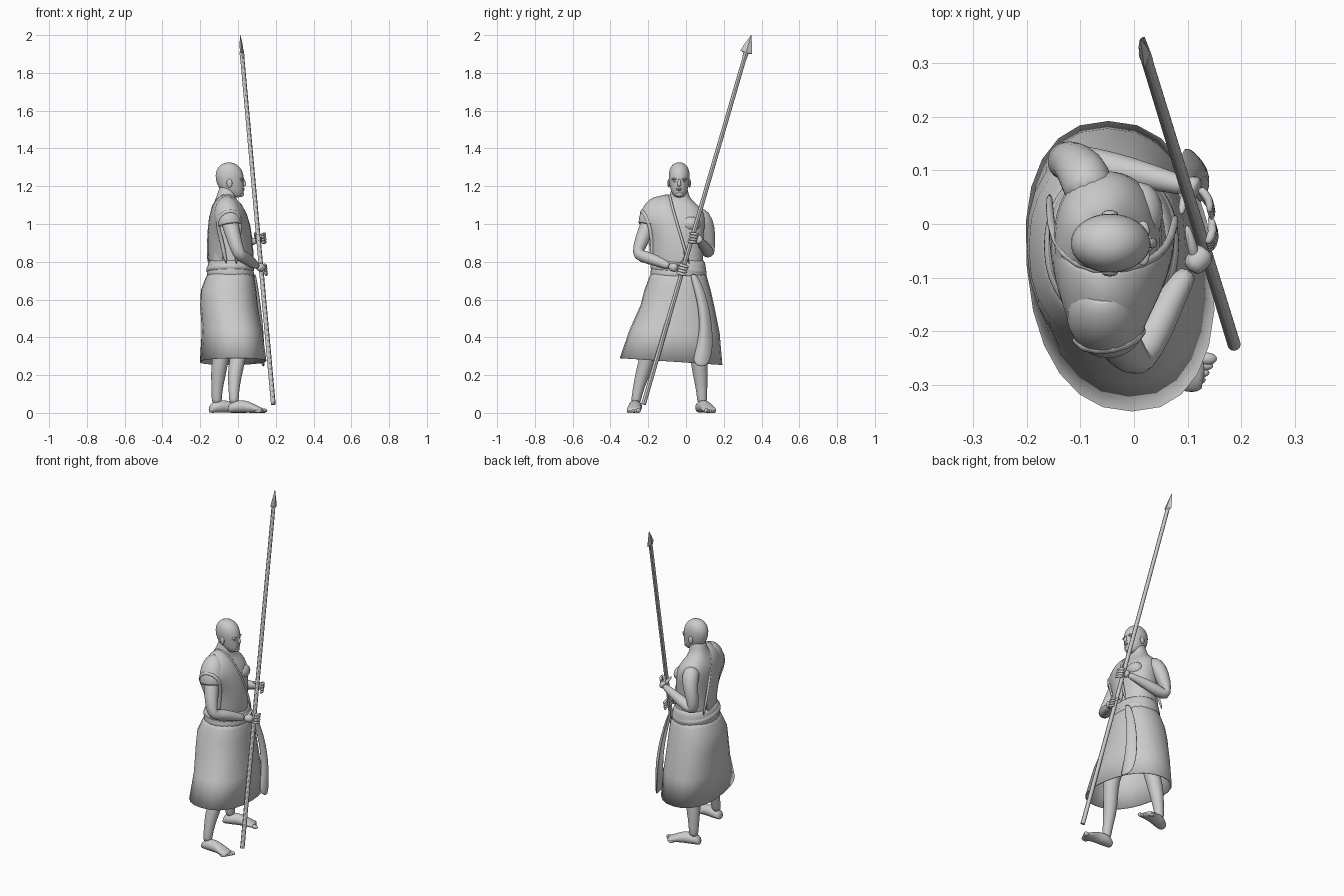
import bpy, bmesh, math
from mathutils import Vector as V


def finish(name, bm, smooth=True, subsurf=0, thick=0):
    bmesh.ops.recalc_face_normals(bm, faces=bm.faces)
    me = bpy.data.meshes.new(name)
    bm.to_mesh(me)
    bm.free()
    ob = bpy.data.objects.new(name, me)
    bpy.context.collection.objects.link(ob)
    for p in me.polygons:
        p.use_smooth = smooth
    if thick:
        m = ob.modifiers.new("thickness", 'SOLIDIFY')
        m.thickness, m.offset = thick, 0
    if subsurf:
        m = ob.modifiers.new("smooth", 'SUBSURF')
        m.levels = m.render_levels = subsurf
    return ob


def skin(name, rings, n=16, caps=True, floor=False, power=1.0, **kw):
    """Loft through rings (centre, u axis, v axis); power below 1 squares the rings."""
    bm = bmesh.new()
    loops = []
    for c, u, v in rings:
        loop = []
        for i in range(n):
            a = 2 * math.pi * i / n
            ca, sa = (math.copysign(abs(f) ** power, f) for f in (math.cos(a), math.sin(a)))
            p = c + u * ca + v * sa
            if floor:
                p.z = max(p.z, 0)
            loop.append(bm.verts.new(p))
        loops.append(loop)
    for a, b in zip(loops, loops[1:]):
        for i in range(n):
            bm.faces.new((a[i], a[(i + 1) % n], b[(i + 1) % n], b[i]))
    if caps:
        bm.faces.new(loops[0])
        bm.faces.new(loops[-1])
    return finish(name, bm, **kw)


def stack(name, rings, **kw):
    """Horizontal ellipses (cx, cy, z, rx, ry, shear, tilt)."""
    out = []
    for r in rings:
        cx, cy, z, rx, ry, sh, tilt = (tuple(r) + (0, 0))[:7]
        out.append((V((cx, cy, z)), V((rx, 0, 0)), V((sh, ry, tilt))))
    return skin(name, out, **kw)


def tube(name, pts, n=12, **kw):
    """Limb through (x, y, z, radius) points."""
    ps = [V(p[:3]) for p in pts]
    u, out = V((0.3, 0.2, 0.93)).cross(ps[1] - ps[0]), []
    for i, p in enumerate(ps):
        t = (ps[min(i + 1, len(ps) - 1)] - ps[max(i - 1, 0)]).normalized()
        u = (u - t * u.dot(t)).normalized()
        out.append((p, u * pts[i][3], t.cross(u) * pts[i][3]))
    return skin(name, out, n=n, **kw)


def blob(name, c, r):
    bm = bmesh.new()
    bmesh.ops.create_uvsphere(bm, u_segments=16, v_segments=10, radius=1)
    for v in bm.verts:
        v.co = V((c[0] + v.co.x * r[0], c[1] + v.co.y * r[1], c[2] + v.co.z * r[2]))
    return finish(name, bm)


def cloth(name, rows, thick=0.01):
    bm = bmesh.new()
    g = [[bm.verts.new(p) for p in row] for row in rows]
    for a, b in zip(g, g[1:]):
        for i in range(len(a) - 1):
            bm.faces.new((a[i], a[i + 1], b[i + 1], b[i]))
    return finish(name, bm, subsurf=2, thick=thick)


# Torso and neck
stack("torso", [(-.04, -.04, .70, .11, .14), (-.043, -.04, .80, .103, .130),
                (-.045, -.04, .90, .100, .13), (-.05, -.035, 1.0, .103, .137),
                (-.060, -.035, 1.06, .090, .135), (-.068, -.035, 1.10, .066, .10),
                (-.067, -.035, 1.13, .053, .06), (-.058, -.035, 1.17, .046, .044),
                (-.05, -.035, 1.22, .044, .042)], n=24, power=.88, subsurf=1)
blob("chest_muscle", (.012, .02, 1.0), (.042, .058, .042))

# Head: (back x, front x, z, half width)
HY = -.036
skull = [(-.03, .015, 1.140, .017), (-.06, .027, 1.152, .032), (-.092, .031, 1.178, .045),
         (-.110, .030, 1.205, .051), (-.120, .033, 1.243, .056), (-.119, .027, 1.272, .056),
         (-.106, .011, 1.302, .047), (-.083, -.013, 1.320, .030), (-.06, -.036, 1.326, .01)]
stack("head", [((b + f) / 2, HY, z, (f - b) / 2, w) for b, f, z, w in skull], n=24, subsurf=1)
tube("nose", [(.027, HY, 1.24, .006), (.032, HY, 1.222, .008), (.037, HY, 1.209, .011),
              (.028, HY, 1.2, .009)], n=10, subsurf=1)
blob("upper_lip", (.027, HY, 1.187), (.008, .016, .004))
blob("lower_lip", (.026, HY, 1.180), (.008, .014, .005))
blob("chin", (.017, HY, 1.157), (.014, .02, .013))
for i, s in enumerate((-1, 1)):
    blob(f"eye_{i}", (.018, HY + s * .021, 1.226), (.008, .01, .005))
    blob(f"brow_{i}", (.017, HY + s * .022, 1.238), (.012, .02, .006))
    blob(f"ear_{i}", (-.045, HY + s * .055, 1.216), (.015, .007, .023))

# Arms
tube("left_arm", [(-.08, .04, 1.06, .045), (-.09, .09, 1.035, .052), (-.11, .115, .97, .043),
                  (-.132, .12, .89, .036), (-.138, .118, .845, .035), (-.08, .11, .858, .036),
                  (0, .095, .885, .030), (.07, .078, .905, .020), (.1, .07, .915, .02)], subsurf=1)
tube("right_arm", [(-.06, -.13, 1.07, .045), (-.05, -.18, 1.04, .05), (-.03, -.22, .95, .042),
                   (-.005, -.25, .87, .036), (.006, -.257, .835, .034), (.04, -.2, .822, .035),
                   (.08, -.12, .79, .025), (.105, -.085, .775, .02)], subsurf=1)

# Spear
base, tip = V((.187, -.225, .045)), V((.012, .345, 2.0))
axis = (tip - base).normalized()
wide = axis.cross(V((1, 0, 0))).normalized()
thin = axis.cross(wide)
length = (tip - base).length


def along(rows):
    return [(base + axis * d, wide * w, thin * t) for d, w, t in rows]


shaft = skin("spear_shaft", along([(0, .0125, .0125), (length - .09, .011, .011)]), n=12)
shaft.select_set(True)
bpy.context.view_layer.objects.active = shaft
bpy.ops.object.shade_smooth_by_angle()
skin("spear_head", along([(length - .135, .012, .012), (length - .10, .014, .012),
                          (length - .095, .032, .010), (length - .05, .019, .008),
                          (length, .001, .001)]), n=4, smooth=False)


# Hands gripping the spear
def hand(side, wrist, knuckle, mid, end, thumb):
    tube(side + "_palm", [(*wrist, .019), (*V(wrist).lerp(V(knuckle), .5), .026), (*knuckle, .023)],
         n=10, subsurf=1)
    for i in range(4):
        o = axis * (i - 1.5) * .015
        k, m, e = (V(p) + o for p in (knuckle, mid, end))
        tube(f"{side}_finger_{i}", [(*k, .010), (*m, .009), (*e, .007)], n=8, subsurf=1)
    tube(side + "_thumb", [(*V(wrist).lerp(V(knuckle), .4), .012), (*thumb[0], .010),
                           (*thumb[1], .006)], n=8, subsurf=1)


hand("right", (.103, -.088, .776), (.137, -.046, .765), (.153, -.018, .757), (.143, .012, .75),
     ((.107, -.035, .79), (.098, .0, .795)))
hand("left", (.095, .072, .914), (.122, .062, .922), (.145, .042, .925), (.143, .012, .93),
     ((.092, .045, .94), (.088, .015, .955)))

# Legs and feet
tube("right_leg", [(-.03, -.1, .66, .075), (.0, -.15, .5, .065), (.015, -.185, .37, .047),
                   (-.005, -.21, .27, .043), (-.02, -.235, .19, .039), (-.022, -.26, .10, .026),
                   (-.022, -.268, .04, .029)], subsurf=1)
tube("left_leg", [(-.06, .03, .66, .075), (-.06, .05, .5, .065), (-.068, .06, .37, .048),
                  (-.095, .068, .28, .046), (-.105, .076, .20, .041), (-.113, .085, .10, .027),
                  (-.112, .086, .04, .03)], subsurf=1)


def foot(side, heel, toe, s):
    heel, toe = V(heel), V(toe)
    d = (toe - heel).normalized()
    w = V((-d.y, d.x, 0))
    L = (toe - heel).length
    rows = [(0, .014, .022, .014), (.06, .028, .03, .028), (.25, .034, .04, .034),
            (.45, .034, .032, .034), (.65, .026, .037, .026), (.8, .017, .041, .017),
            (.92, .013, .034, .013)]
    skin(side + "_foot", [(heel + d * L * f + V((0, 0, z)), w * a, V((0, 0, h)))
                          for f, z, a, h in rows], floor=True, subsurf=1)
    for i in range(5):
        c = heel + d * L * (.92 - .03 * i) + w * s * (.025 - .0135 * i)
        r = .012 if i == 0 else .0095
        blob(f"{side}_toe_{i}", (c.x, c.y, r), (.02, r, r))


foot("right", (-.055, -.265, 0), (.150, -.278, 0), 1)
foot("left", (-.152, .072, 0), (.048, .135, 0), -1)

# Skirt and belt
stack("skirt", [(-.04, -.04, .75, .112, .138), (-.043, -.042, .71, .128, .153),
                (-.050, -.045, .65, .144, .173), (-.048, -.046, .57, .150, .192, -.005),
                (-.032, -.060, .43, .157, .236, -.018, -.01),
                (-.026, -.079, .272, .172, .269, -.022, -.018)],
      n=24, power=.87, caps=False, thick=.005)
stack("belt", [(-.04, -.04, .712, .115, .140), (-.04, -.04, .722, .129, .151),
               (-.042, -.04, .765, .122, .147), (-.043, -.04, .802, .114, .140),
               (-.043, -.04, .812, .100, .13)], n=32, power=.93, subsurf=1)
stack("belt_fold", [(-.042, -.04, .735, .12, .142, 0, -.015), (-.042, -.04, .75, .129, .151, 0, -.015),
                    (-.042, -.04, .775, .125, .148, 0, -.015),
                    (-.042, -.04, .788, .11, .138, 0, -.015)], n=32, power=.93, subsurf=1)

# Hanging sash end
cloth("sash_end", [[(.080, .015, .74), (.095, .035, .74), (.075, .06, .74)],
                   [(.095, .06, .6), (.122, .083, .6), (.085, .118, .6)],
                   [(.105, .075, .45), (.145, .10, .45), (.09, .142, .45)],
                   [(.115, .05, .33), (.147, .09, .32), (.10, .145, .34)],
                   [(.125, .03, .265), (.145, .08, .235), (.115, .125, .255)]], .012)

# Robe over the right shoulder: front waist, over the top, back waist
robe = [[(.078, .02, .78), (.060, -.11, .78), (-.01, -.182, .78)],
        [(.072, -.025, .93), (.060, -.11, .93), (.0, -.176, .93)],
        [(.045, -.065, 1.06), (.045, -.13, 1.06), (.02, -.2, 1.02)],
        [(-.015, -.085, 1.14), (-.01, -.15, 1.14), (-.01, -.225, 1.07)],
        [(-.075, -.09, 1.165), (-.075, -.155, 1.155), (-.07, -.238, 1.07)],
        [(-.138, -.06, 1.11), (-.138, -.14, 1.09), (-.118, -.22, 1.02)],
        [(-.158, .0, .96), (-.15, -.1, .95), (-.09, -.18, .93)],
        [(-.158, .06, .78), (-.142, -.1, .78), (-.06, -.182, .78)]]
cloth("shoulder_robe", robe, .014)
# Rolled edges of the robe
for label, col, r in (("neck", 0, .008), ("arm", 2, .012)):
    tube(f"robe_{label}_edge", [(*row[col], r) for row in robe], n=8, subsurf=1)
tube("sleeve", [(-.06, -.12, 1.125, .03), (-.06, -.145, 1.10, .058), (-.055, -.172, 1.05, .071),
                (-.045, -.186, .985, .067)], n=16, caps=False, thick=.01, subsurf=1)
